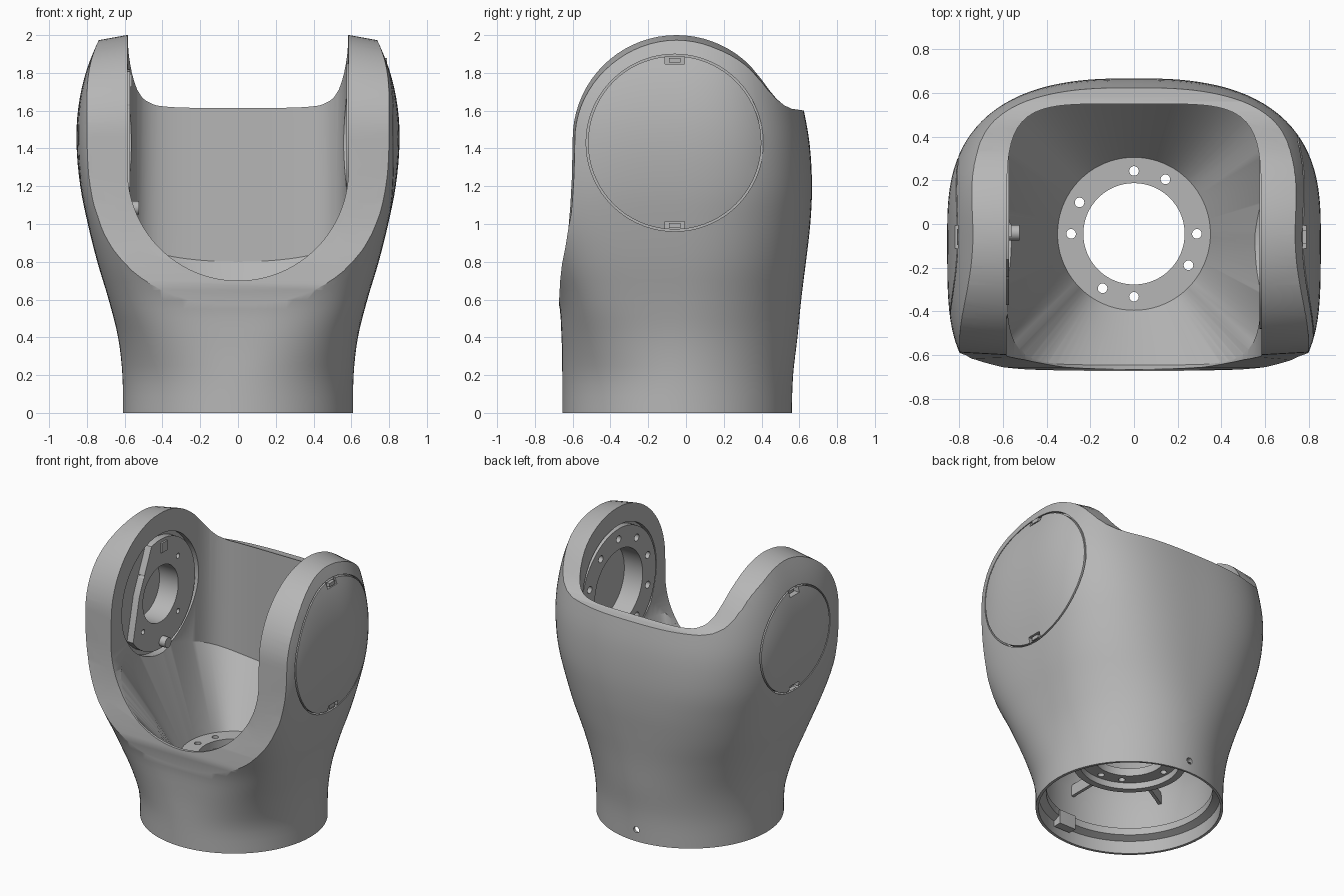
import bpy, bmesh, math
from math import sin, cos, pi, radians

if "Cube" in bpy.data.objects:
    bpy.data.objects.remove(bpy.data.objects["Cube"])

CY = -0.045          # axis of the round base
PIVOT = (-0.06, 1.43)  # y, z of the side joints

grey = bpy.data.materials.new("satin_grey")
grey.use_nodes = True
COLOUR = (0.47, 0.47, 0.47, 1)
grey.diffuse_color = COLOUR
grey.node_tree.nodes["Principled BSDF"].inputs["Base Color"].default_value = COLOUR


# --- helpers -----------------------------------------------------------
def make(name, solids, closed=False):
    """Each solid is a list of point rings that are skinned together."""
    bm = bmesh.new()
    for rings in solids:
        rows = [[bm.verts.new(p) for p in ring] for ring in rings]
        pairs = list(zip(rows, rows[1:]))
        if closed:
            pairs.append((rows[-1], rows[0]))
        else:
            bm.faces.new(rows[0])
            bm.faces.new(rows[-1])
        for a, b in pairs:
            for i in range(len(a)):
                j = (i + 1) % len(a)
                bm.faces.new((a[i], a[j], b[j], b[i]))
    bmesh.ops.recalc_face_normals(bm, faces=bm.faces)
    mesh = bpy.data.meshes.new(name)
    bm.to_mesh(mesh)
    bm.free()
    mesh.materials.append(grey)
    obj = bpy.data.objects.new(name, mesh)
    bpy.context.collection.objects.link(obj)
    return obj


def cut(obj, cutter, op="DIFFERENCE"):
    mod = obj.modifiers.new("cut", "BOOLEAN")
    mod.operation, mod.solver, mod.object = op, "EXACT", cutter
    bpy.context.view_layer.objects.active = obj
    bpy.ops.object.modifier_apply(modifier=mod.name)
    bpy.data.objects.remove(cutter)


def circle_z(r, z, n=96, c=(0, CY)):
    return [(c[0] + r * cos(2 * pi * i / n), c[1] + r * sin(2 * pi * i / n), z) for i in range(n)]


def circle_x(r, x, n=72, c=PIVOT):
    return [(x, c[0] + r * cos(2 * pi * i / n), c[1] + r * sin(2 * pi * i / n)) for i in range(n)]


def rod_x(r, x0, x1, n=72, c=PIVOT):
    return [circle_x(r, x0, n, c), circle_x(r, x1, n, c)]


def box(x, y, z, sx, sy, sz):
    quad = [(-1, -1), (1, -1), (1, 1), (-1, 1)]
    return [[(x + sx * a / 2, y + sy * b / 2, z + k * sz / 2) for a, b in quad] for k in (-1, 1)]


def oval(a, front, back, nf, nb, z, n=128):
    """Superellipse with its own depth and squareness at front and back."""
    ring = []
    for i in range(n):
        t = 2 * pi * i / n
        b, e = (back, nb) if sin(t) >= 0 else (front, nf)
        r = (abs(cos(t) / a) ** e + abs(sin(t) / b) ** e) ** (-1 / e)
        ring.append((r * cos(t), CY + r * sin(t), z))
    return ring


def spline(rows, steps):
    out = []
    for i in range(len(rows) - 1):
        p0, p1 = rows[max(i - 1, 0)], rows[i]
        p2, p3 = rows[i + 1], rows[min(i + 2, len(rows) - 1)]
        for k in range(steps):
            t = k / steps
            out.append([b + t * ((c - a) / 2 + t * (a - 2.5 * b + 2 * c - d / 2
                        + t * (-a + 3 * b - 3 * c + d) / 2)) for a, b, c, d in zip(p0, p1, p2, p3)])
    return out + [rows[-1]]


# --- outer shell: half width, front, back, squareness, height -----------
sections = [
    (.61, .61, .605, 2, 2, 0), (.612, .61, .612, 2.1, 2, .2), (.635, .614, .635, 2.7, 2.05, .4),
    (.685, .632, .655, 3.6, 2.2, .6), (.745, .71, .68, 3.9, 2.4, .8), (.795, .785, .703, 4, 2.55, 1),
    (.835, .8, .712, 4, 2.7, 1.2), (.855, .78, .7, 4, 2.75, 1.42), (.845, .77, .665, 4, 2.75, 1.62),
    (.8, .76, .62, 4, 2.75, 1.82), (.715, .75, .56, 4, 2.75, 2.02), (.65, .7, .5, 4, 2.75, 2.12)]
shell = make("shell", [[oval(*s) for s in spline(sections, 4)]])

# side silhouette trims the fork arms, sloping back slightly towards the outside
profile = [(-1.2, -.2), (-1.2, .5), (-.673, .575), (-.666, .7), (-.656, .79), (-.638, .88), (-.622, .98),
           (-.612, 1.1), (-.604, 1.25)]
profile += [(-.05 + .55 * cos(radians(a)), 1.45 + .55 * sin(radians(a))) for a in range(180, 42, -5)]
profile += [(.4, 1.765), (.44, 1.71), (.48, 1.662), (.52, 1.628), (.56, 1.61), (.63, 1.6), (1.2, 1.59), (1.2, -.2)]


def trim(x, s):
    ring = []
    for y, z in profile:
        if z > 1.05:
            fade = min(1, max(0, (.6 - y) / .4))
            sz = 1 - (1 - s) * fade
            sy = sz if y > -.05 else (sz + 2) / 3
            y, z = -.05 + (y + .05) * sy, 1.4 + (z - 1.4) * sz
        ring.append((x, y, z))
    return ring


cut(shell, make("trim", [[trim(-.92, .9), trim(-.59, 1), trim(.59, 1), trim(.92, .9)]]), "INTERSECT")

# --- funnel shaped cavity and the U opening at the front ----------------
W = .585


def crease(x, y):
    k, v = min(abs(x) / W, 1), (y - CY) / .595
    if v < 0:
        return min(1.07, 1.285 - W * math.sqrt(1 - k * k))
    return .8 + .07 * k * k + .2 * (1 - v)


rim = oval(.583, .6, .595, 6, 5, 0)
cavity = [circle_z(.35, .43, 128), [(x, y, crease(x, y)) for x, y, _ in rim], [(x, y, 2.4) for x, y, _ in rim]]
cut(shell, make("cavity", [cavity]))
u_shape = [(W * cos(radians(a)), 1.285 + W * sin(radians(a))) for a in range(180, 361, 4)]
u_shape = [(-W, 2.4)] + u_shape + [(W, 2.4)]
cut(shell, make("u_opening", [[[(x, y, z) for x, z in u_shape] for y in (-1.2, -.1)]]))

# --- hollow base, floor bore and bolt holes -----------------------------
hollow = [(.592, -.1), (.59, .09), (.54, .11), (.54, .16), (.575, .18), (.575, .4), (.52, .53), (.36, .375)]
cut(shell, make("hollow", [[circle_z(r, z) for r, z in hollow]]))
cut(shell, make("bore", [[circle_z(.232, .3), circle_z(.232, .5)]]))
bolts = []
for a in (90, 60, 150, 180, 0, -30, -120, -90):
    c = (.288 * cos(radians(a)), CY + .288 * sin(radians(a)))
    bolts.append([circle_z(.022, .3, 20, c), circle_z(.022, .5, 20, c)])
cut(shell, make("floor_bolts", bolts))
hole = [[(.022 * cos(i * pi / 10), y, .085 + .022 * sin(i * pi / 10)) for i in range(20)] for y in (.45, .7)]
cut(shell, make("rear_hole", [hole]))

# --- side joints: cover grooves, cover notches and inner pockets --------
for s, cover, pocket, bore in ((1, .464, .44, .27), (-1, .365, .42, .2)):
    ring = [circle_x(cover + d, s * x) for d, x in ((-.005, .745), (.005, .745), (.005, .95), (-.005, .95))]
    cut(shell, make("groove", [ring], closed=True))
    drop = cover - .027
    notches = [box(s * .85, PIVOT[0], PIVOT[1] + d, .17, .105, .04) for d in (drop, -drop)]
    cut(shell, make("notches", notches))
    cut(shell, make("pocket", [rod_x(pocket, s * .5, s * .62)]))
    cut(shell, make("deep_pocket", [rod_x(bore, s * .55, s * .72)]))
    side = "left" if s > 0 else "right"
    make(side + "_cover_tabs", [box(s * .775, PIVOT[0], PIVOT[1] + d, .03, .06, .026) for d in (drop, -drop)])


def bolt_ring(count, radius, r, x0, x1, turn):
    angles = [turn + 2 * pi * i / count for i in range(count)]
    return [rod_x(r, x0, x1, 16, (PIVOT[0] + radius * cos(a), PIVOT[1] + radius * sin(a))) for a in angles]


# left arm carries a wide bolted ring
left_ring = make("left_flange_ring", [[circle_x(r, x) for r, x in ((.27, .575), (.42, .575), (.42, .625), (.27, .625))]],
                 closed=True)
cut(left_ring, make("holes", bolt_ring(10, .345, .025, .5, .61, pi / 2)))

# right arm carries a plate clipped at the front, with a small stop pin
right_plate = make("right_flange_plate", [rod_x(.39, -.625, -.572)])
cut(right_plate, make("plate_bore", [rod_x(.2, -.7, -.5)]))
cut(right_plate, make("holes", bolt_ring(4, .28, .018, -.61, -.5, pi / 4)))
clip = [[(x, -.8, .9), (x, -.44, .9), (x, -.3, 1.5), (x, -.12, 1.9), (x, -.8, 1.9)] for x in (-.7, -.5)]
cut(right_plate, make("clip", [clip]))
make("stop_pin", [rod_x(.036, -.6, -.525, 24, (-.04, 1.085))])
make("plate_tab", [box(-.575, -.03, 1.76, .03, .06, .07)])

# --- underside ribs, bolt collar and locating block ---------------------
ribs = []
for i in range(6):
    a = radians(30 + 60 * i)
    corners = [(.36, -.011), (.585, -.011), (.585, .011), (.36, .011)]
    ribs.append([[(r * cos(a) - w * sin(a), CY + r * sin(a) + w * cos(a), z) for r, w in corners]
                 for z in (.34, .42)])
make("base_ribs", ribs)
make("base_collar", [[circle_z(r, z) for r, z in ((.325, .33), (.37, .33), (.37, .4), (.325, .4))]], closed=True)
make("base_lip_block", [box(.1, CY - .535, .1, .13, .06, .1)])

# --- smooth shading with sharp edges ------------------------------------
for obj in bpy.context.scene.objects:
    obj.select_set(obj.type == "MESH")
bpy.context.view_layer.objects.active = shell
bpy.ops.object.shade_smooth_by_angle(angle=radians(30))
